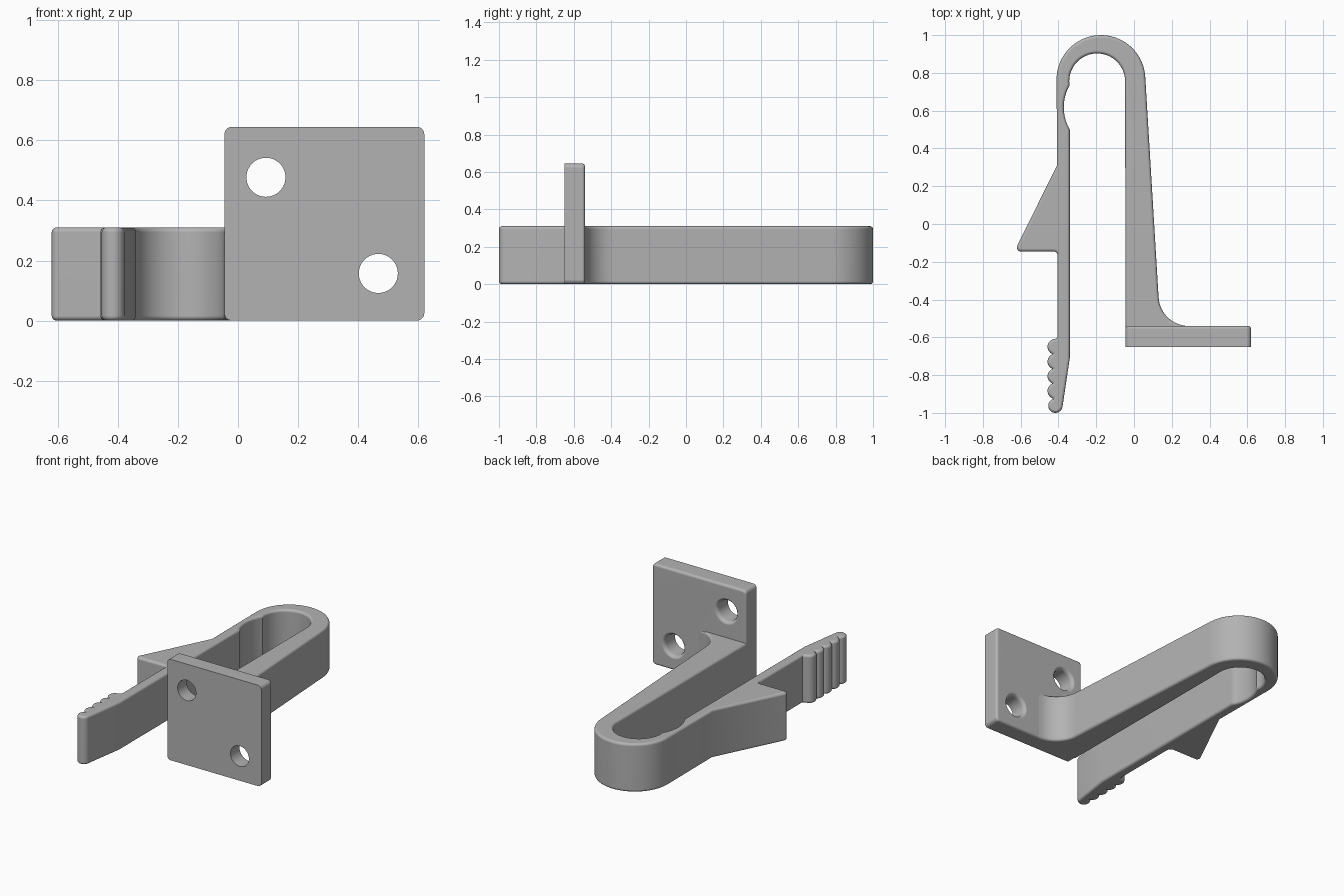
import bpy, bmesh
from math import sin, cos, radians, pi
from mathutils import Vector

cube = bpy.data.objects.get("Cube")
if cube:
    bpy.data.objects.remove(cube, do_unlink=True)

grey = bpy.data.materials.new("plain grey")
grey.use_nodes = True
grey.diffuse_color = (0.45, 0.45, 0.45, 1)
grey.node_tree.nodes["Principled BSDF"].inputs["Base Color"].default_value = grey.diffuse_color

RIM = 0.016


def arc(cx, cy, r, start, end, steps=8):
    angles = [radians(start + (end - start) * i / steps) for i in range(steps + 1)]
    return [(cx + r * cos(a), cy + r * sin(a)) for a in angles]


def inset(outline, d):
    """Move a counter-clockwise outline inward by d with mitred corners."""
    pts = [Vector(p) for p in outline]
    result = []
    for i, p in enumerate(pts):
        a = (p - pts[i - 1]).normalized()
        b = (pts[(i + 1) % len(pts)] - p).normalized()
        n1, n2 = Vector((-a.y, a.x)), Vector((-b.y, b.x))
        result.append(p + (n1 + n2) * d / max(1 + n1.dot(n2), 0.3))
    return result


def loft(name, outline, layers, place):
    """Stack inset copies of an outline; layers are (inset, height) pairs."""
    bm = bmesh.new()
    rings = [[bm.verts.new(place(p.x, p.y, h)) for p in inset(outline, d)]
             for d, h in layers]
    n = len(outline)
    for low, high in zip(rings, rings[1:]):
        for i in range(n):
            j = (i + 1) % n
            bm.faces.new((low[i], low[j], high[j], high[i]))
    bm.faces.new(rings[0][::-1])
    bm.faces.new(rings[-1])
    bmesh.ops.recalc_face_normals(bm, faces=bm.faces)
    mesh = bpy.data.meshes.new(name)
    bm.to_mesh(mesh)
    bm.free()
    mesh.materials.append(grey)
    obj = bpy.data.objects.new(name, mesh)
    bpy.context.collection.objects.link(obj)
    return obj


def rounded(h, side, r=RIM, steps=4):
    """Layers of a rounded rim ending at height h; side is +1 top, -1 bottom."""
    angles = [pi / 2 * i / steps for i in range(steps + 1)]
    layers = [(r * (1 - cos(a)), h - side * r * (1 - sin(a))) for a in angles]
    return layers if side > 0 else layers[::-1]


def finish(obj):
    bpy.ops.object.select_all(action='DESELECT')
    obj.select_set(True)
    bpy.context.view_layer.objects.active = obj
    bpy.ops.object.shade_smooth_by_angle(angle=radians(35))
    mod = obj.modifiers.new("even shading", 'WEIGHTED_NORMAL')
    mod.keep_sharp = True


# Spring clip: thick arm, bend, thin arm with barb and finger grip
outline = [(-0.045, -0.6), (0.32, -0.6), (0.32, -0.545)]
outline += arc(0.29, -0.38, 0.16, 270, 183, 12)             # foot fillet
outline += arc(-0.175, 0.765, 0.235, 3, 180, 36)            # outer bend
outline += [(-0.407, 0.312)]
outline += arc(-0.598, -0.124, 0.022, 153, 270)             # barb tip
outline += arc(-0.425, -0.166, 0.02, 90, 0, 5)              # barb root
outline += [(-0.405, -0.6)]
for i in range(5):                                          # grip ridges
    first, last = i == 0, i == 4
    outline += arc(-0.416, -0.65 - 0.078 * i, 0.038 if last else 0.042,
                   90 if first else 112, 351 if last else 248, 16 if last else 9)
outline += [(-0.34, -0.71)]
outline += arc(-0.14, 0.618, 0.232, 210.4, 149.6, 12)       # relief notch
outline += arc(-0.195, 0.755, 0.148, 180, 0, 32)            # inner bend
clip = loft("spring_clip", outline, rounded(0, -1) + rounded(0.31, 1),
            lambda u, v, h: (u, v, h))
finish(clip)


# Mounting plate, with the rim rounded on the back only
def upright(u, v, h):
    return (u, -h, v)


x0, x1, z1, r = -0.045, 0.62, 0.645, 0.025
corners = (arc(x0 + r, r, r, 180, 270) + arc(x1 - r, r, r, 270, 360)
           + arc(x1 - r, z1 - r, r, 0, 90) + arc(x0 + r, z1 - r, r, 90, 180))
plate = loft("mounting_plate", corners, rounded(0.54, -1) + [(0, 0.65)], upright)

# Screw holes flared toward the back
for x, z in ((0.093, 0.477), (0.467, 0.157)):
    flare = [(-0.02, 0.52), (-0.02, 0.54), (-0.012, 0.545), (-0.005, 0.552),
             (0, 0.565), (0, 0.67)]
    cutter = loft("hole_cutter", arc(x, z, 0.065, 0, 360, 40)[:-1], flare, upright)
    cutter.hide_render = True
    mod = plate.modifiers.new("hole", 'BOOLEAN')
    mod.operation, mod.solver, mod.object = 'DIFFERENCE', 'EXACT', cutter
    bpy.context.view_layer.objects.active = plate
    bpy.ops.object.modifier_apply(modifier=mod.name)
    bpy.data.objects.remove(cutter, do_unlink=True)
finish(plate)
